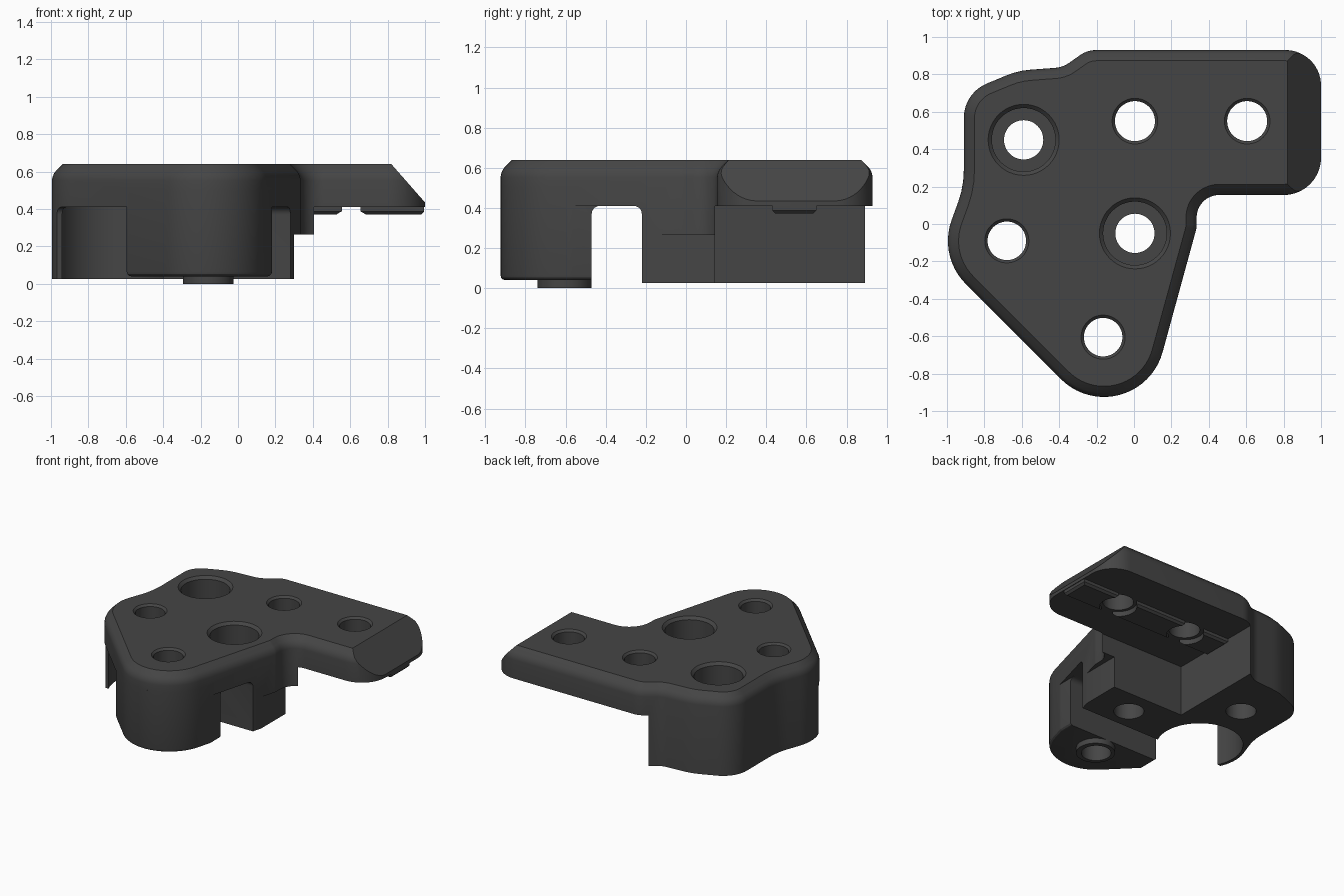
import bpy, bmesh, math
from mathutils import Vector

if "Cube" in bpy.data.objects:
    bpy.data.objects.remove(bpy.data.objects["Cube"])

TOP, UNDER, BASE = 0.64, 0.41, 0.025

mat = bpy.data.materials.new("dark grey plastic")
mat.diffuse_color = (0.06, 0.06, 0.06, 1)
mat.use_nodes = True
mat.node_tree.nodes["Principled BSDF"].inputs["Base Color"].default_value = mat.diffuse_color


def finish(bm, name):
    bmesh.ops.recalc_face_normals(bm, faces=bm.faces[:])
    me = bpy.data.meshes.new(name)
    bm.to_mesh(me)
    bm.free()
    me.materials.append(mat)
    ob = bpy.data.objects.new(name, me)
    bpy.context.collection.objects.link(ob)
    return ob


def rounded(corners):
    """Polygon points from (x, y, fillet radius) corners."""
    pts, n = [], len(corners)
    for i, (x, y, r) in enumerate(corners):
        p = Vector((x, y))
        if r == 0:
            pts.append(p)
            continue
        a = (Vector(corners[i - 1][:2]) - p).normalized()
        b = (Vector(corners[(i + 1) % n][:2]) - p).normalized()
        half = a.angle(b) / 2
        c = p + (a + b).normalized() * r / math.sin(half)
        t = r / math.tan(half)
        s, e = p + a * t - c, p + b * t - c
        sweep = math.atan2(s.x * e.y - s.y * e.x, s.dot(e))
        steps = max(3, round(abs(sweep) / math.radians(6)))
        for k in range(steps + 1):
            f, a0 = sweep * k / steps, math.atan2(s.y, s.x)
            pts.append(c + Vector((math.cos(a0 + f), math.sin(a0 + f))) * r)
    return pts


def prism(pts, z0, z1):
    bm = bmesh.new()
    face = bm.faces.new([bm.verts.new((p[0], p[1], z0)) for p in pts])
    new = bmesh.ops.extrude_face_region(bm, geom=[face])["geom"]
    bmesh.ops.translate(bm, vec=(0, 0, z1 - z0),
                        verts=[v for v in new if isinstance(v, bmesh.types.BMVert)])
    bmesh.ops.recalc_face_normals(bm, faces=bm.faces[:])
    return bm


def bevel_level(bm, z, offset, segments, keep=lambda e: True):
    edges = [e for e in bm.edges if all(abs(v.co.z - z) < 1e-4 for v in e.verts) and keep(e)]
    bmesh.ops.bevel(bm, geom=edges, offset=offset, segments=segments,
                    profile=0.5, affect='EDGES', clamp_overlap=False)


def box(name, x0, x1, y0, y1, z0, z1):
    return finish(prism([(x0, y0), (x1, y0), (x1, y1), (x0, y1)], z0, z1), name)


def lathe(name, x, y, profile, n=48):
    """Closed solid of revolution from (radius, z) pairs."""
    bm = bmesh.new()
    rings = [[bm.verts.new((x + r * math.cos(2 * math.pi * k / n),
                            y + r * math.sin(2 * math.pi * k / n), z)) for k in range(n)]
             for r, z in profile]
    for lo, hi in zip(rings, rings[1:]):
        for k in range(n):
            bm.faces.new((lo[k], lo[(k + 1) % n], hi[(k + 1) % n], hi[k]))
    bm.faces.new(rings[0][::-1])
    bm.faces.new(rings[-1])
    return finish(bm, name)


def combine(target, tool, op='DIFFERENCE'):
    tool.hide_render = True
    mod = target.modifiers.new("combine", 'BOOLEAN')
    mod.operation, mod.solver, mod.object = op, 'EXACT', tool
    bpy.context.view_layer.objects.active = target
    bpy.ops.object.modifier_apply(modifier=mod.name)
    bpy.data.objects.remove(tool)


# Bracket body: plate outline pulled down to the base, chamfered on top
outline = rounded([
    (0.005, -1.225, 0.325), (0.335, -0.02, 0.1), (0.335, 0.155, 0.12),
    (1.0, 0.155, 0.2), (1.0, 0.93, 0.19), (-0.25, 0.93, 0.15),
    (-0.38, 0.838, 0.15), (-0.62, 0.82, 0.4), (-0.91, 0.70, 0.2),
    (-0.91, 0.20, 0.5), (-1.046, -0.174, 0.325)])
bm = prism(outline, BASE, TOP)
bevel_level(bm, TOP, 0.057, 1)
bevel_level(bm, TOP - 0.057, 0.03, 3)
# Sloped end of the arm
bmesh.ops.bisect_plane(bm, geom=bm.verts[:] + bm.edges[:] + bm.faces[:], dist=1e-5,
                       plane_co=(0.82, 0, TOP), plane_no=(0.205, 0, 0.18), clear_outer=True)
bmesh.ops.holes_fill(bm, edges=[e for e in bm.edges if e.is_boundary], sides=0)
body = finish(bm, "bracket_body")

# Space below the arm, the left overhang, the front and the right step
combine(body, box("arm_space", -0.305, 1.3, 0.145, 1.3, -0.1, UNDER))
combine(body, lathe("overhang_space", -0.67, -0.09, [(0.3, -0.1), (0.3, UNDER)], 72))
combine(body, box("step_space", 0.30, 1.3, -0.3, 0.3, -0.1, 0.265))
combine(body, box("front_space", -1.3, 1.3, -1.3, -0.4, -0.1, UNDER))
bm = prism([(-1.3, -0.49), (1.3, -0.49), (1.3, -0.22), (-1.3, -0.22)], -0.1, UNDER)
bevel_level(bm, UNDER, 0.04, 5,
            lambda e: all(abs(v.co.y + 0.22) < 1e-4 for v in e.verts))
combine(body, finish(bm, "slot_space"))

# Front leg with a rounded lower rim
bm = prism(rounded([(-0.595, -0.47, 0), (-0.595, -0.625, 0.03), (0.005, -1.225, 0.325),
                    (0.182, -0.579, 0.1), (0.182, -0.47, 0)]), 0.04, 0.5)
bevel_level(bm, 0.04, 0.025, 3,
            lambda e: not all(abs(v.co.y + 0.47) < 1e-4 for v in e.verts))
combine(body, finish(bm, "front_leg"), 'UNION')

# Fillet between leg and plate underside
fillet = [(-0.48, UNDER + 0.02), (-0.48, 0.37)]
for k in range(7):
    a = math.radians(15 * k)
    fillet.append((-0.43 - 0.04 * math.cos(a), 0.37 + 0.04 * math.sin(a)))
fillet.append((-0.43, UNDER + 0.02))
bm = bmesh.new()
ends = [[bm.verts.new((x, y, z)) for y, z in fillet] for x in (-0.595, 0.182)]
bm.faces.new(ends[0])
bm.faces.new(ends[1][::-1])
for k in range(len(fillet)):
    j = (k + 1) % len(fillet)
    bm.faces.new((ends[0][k], ends[1][k], ends[1][j], ends[0][j]))
combine(body, finish(bm, "leg_fillet"), 'UNION')

# Round foot under the leg
combine(body, lathe("foot", -0.16, -0.605, [(0.135, 0.0), (0.135, 0.1)]), 'UNION')

# Locating rail under the arm, interrupted around the bolt holes
bm = prism([(-0.304, 0.43), (0.995, 0.43), (0.995, 0.65), (-0.304, 0.65)], 0.372, UNDER + 0.001)
bevel_level(bm, 0.372, 0.015, 1)
rail = finish(bm, "arm_rail")
for x in (0.0, 0.605):
    combine(rail, lathe("rail_gap", x, 0.55, [(0.13, 0.3), (0.13, 0.5)]))

# Plain bolt holes with a small lead-in
for x, y, r in ((0.005, 0.55, 0.107), (0.605, 0.55, 0.107),
                (-0.68, -0.09, 0.103), (-0.165, -0.605, 0.103)):
    combine(body, lathe("bolt_hole", x, y, [(r, -0.1), (r, 0.625), (r + 0.03, 0.655)]))

# Counterbored bolt holes
for x, y in ((-0.59, 0.45), (0.005, -0.05)):
    combine(body, lathe("counterbore", x, y, [(0.105, -0.1), (0.105, 0.3), (0.17, 0.3),
                                              (0.17, 0.62), (0.21, 0.66)]))

for ob in (body, rail):
    bpy.ops.object.select_all(action='DESELECT')
    ob.select_set(True)
    bpy.context.view_layer.objects.active = ob
    bpy.ops.object.shade_smooth_by_angle(angle=math.radians(28))
